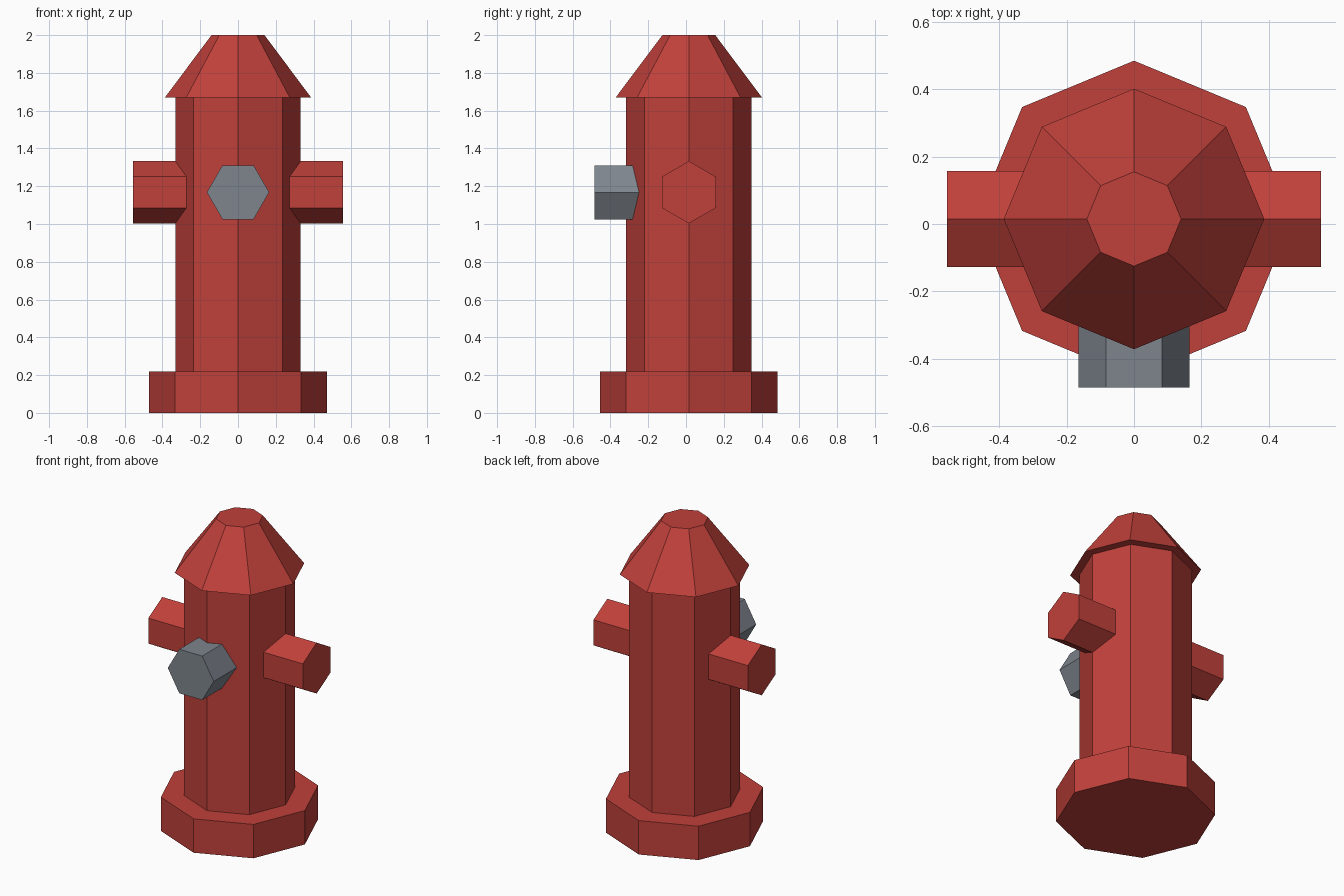
import bpy
import math
from mathutils import Matrix

if "Cube" in bpy.data.objects:
    bpy.data.objects.remove(bpy.data.objects["Cube"])

AXIS_Y = 0.015   # the barrel sits slightly behind centre
NOZZLE_Z = 1.168


def material(name, rgb):
    m = bpy.data.materials.new(name)
    m.diffuse_color = (*rgb, 1)
    m.use_nodes = True
    m.node_tree.nodes["Principled BSDF"].inputs["Base Color"].default_value = m.diffuse_color
    return m


red = material("hydrant red", (0.53, 0.052, 0.043))
grey = material("nozzle grey", (0.21, 0.235, 0.27))


def prism(name, sides, r1, r2, length, centre, mat, turn=Matrix()):
    """Flat-faced prism or frustum with a vertex on its local +x axis."""
    bpy.ops.mesh.primitive_cone_add(vertices=sides, radius1=r1, radius2=r2, depth=length)
    ob = bpy.context.object
    ob.name = ob.data.name = name
    # the primitive starts with a vertex on +y
    ob.data.transform(turn @ Matrix.Rotation(-math.pi / 2, 4, 'Z'))
    ob.location = centre
    ob.data.materials.append(mat)
    return ob


def upright(name, r1, r2, z0, z1):
    return prism(name, 8, r1, r2, z1 - z0, (0, AXIS_Y, (z0 + z1) / 2), red)


# Octagonal base, barrel and tapered cap
upright("base", 0.47, 0.47, 0, 0.22)
upright("barrel", 0.332, 0.332, 0.22, 1.67)
upright("cap", 0.387, 0.14, 1.67, 2.0)

# Hexagonal side outlets running through the barrel, edge upward
prism("side_outlets", 6, 0.165, 0.165, 1.11, (0, AXIS_Y, NOZZLE_Z), red,
      Matrix.Rotation(math.pi / 2, 4, 'Y'))

# Hexagonal front nozzle, flat side upward
prism("front_nozzle", 6, 0.165, 0.165, 0.385, (0, -0.2925, NOZZLE_Z), grey,
      Matrix.Rotation(math.pi / 2, 4, 'X'))
